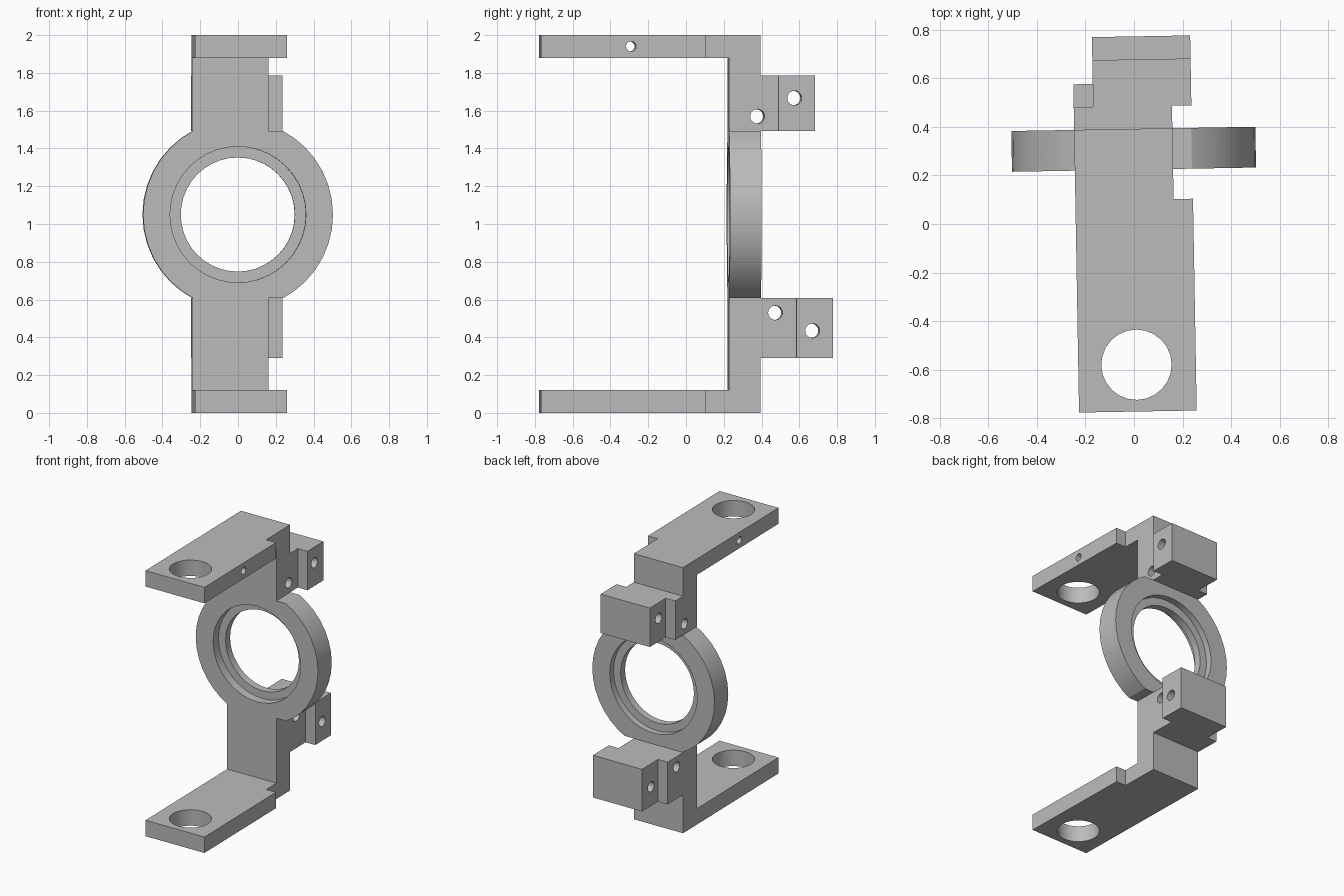
import bpy, bmesh, math
from mathutils import Matrix, Vector

cube = bpy.data.objects.get("Cube")
if cube:
    bpy.data.objects.remove(cube, do_unlink=True)

grey = bpy.data.materials.new("plain grey")
grey.use_nodes = True
grey.diffuse_color = (0.5, 0.5, 0.5, 1)
grey.node_tree.nodes["Principled BSDF"].inputs["Base Color"].default_value = (0.5, 0.5, 0.5, 1)

# Shared dimensions
LEFT, RIGHT, WIDE, INSET = -0.24, 0.165, 0.245, -0.16   # x edges
FRONT, BACK = 0.224, 0.392                              # spine thickness in y
MID, CUT = 1.05, 0.442                                  # ring centre height, flat cut
TILT = Matrix.Rotation(math.radians(1), 4, 'Z')


def make_object(name, bm):
    bmesh.ops.recalc_face_normals(bm, faces=bm.faces)
    mesh = bpy.data.meshes.new(name)
    bm.to_mesh(mesh)
    bm.free()
    mesh.materials.append(grey)
    obj = bpy.data.objects.new(name, mesh)
    bpy.context.collection.objects.link(obj)
    return obj


def prism(name, outline, z0, z1):
    bm = bmesh.new()
    face = bm.faces.new([bm.verts.new((x, y, z0)) for x, y in outline])
    top = bmesh.ops.extrude_face_region(bm, geom=[face])["geom"]
    bmesh.ops.translate(bm, vec=(0, 0, z1 - z0),
                        verts=[v for v in top if isinstance(v, bmesh.types.BMVert)])
    return make_object(name, bm)


def drill(obj, centre, radius, axis, sides):
    """Cut a round through hole along the given axis."""
    bm = bmesh.new()
    bmesh.ops.create_cone(bm, cap_ends=True, segments=sides, radius1=radius,
                          radius2=radius, depth=1.2)
    turn = Vector((0, 0, 1)).rotation_difference(Vector(axis)).to_matrix().to_4x4()
    bm.transform(Matrix.Translation(centre) @ turn)
    cutter = make_object("hole_cutter", bm)
    cutter.hide_render = True
    mod = obj.modifiers.new("hole", 'BOOLEAN')
    mod.operation, mod.solver, mod.object = 'DIFFERENCE', 'EXACT', cutter
    bpy.context.view_layer.objects.active = obj
    bpy.ops.object.modifier_apply(modifier=mod.name)
    bpy.data.objects.remove(cutter, do_unlink=True)


def finish(obj):
    obj.data.transform(TILT)
    bpy.ops.object.select_all(action='DESELECT')
    obj.select_set(True)
    bpy.context.view_layer.objects.active = obj
    bpy.ops.object.shade_smooth_by_angle(angle=math.radians(30))


# Long arms at top and bottom, each with a big eye and a side pin hole
arm_outline = [(LEFT, -0.773), (WIDE, -0.773), (WIDE, 0.1), (RIGHT, 0.1),
               (RIGHT, BACK), (LEFT, BACK)]
for name, z0, z1 in (("lower_arm", 0, 0.12), ("upper_arm", 1.88, 2)):
    arm = prism(name, arm_outline, z0, z1)
    drill(arm, (0, -0.58, z0), 0.145, (0, 0, 1), 24)
    drill(arm, (0, -0.295, (z0 + z1) / 2), 0.027, (1, 0, 0), 16)
    finish(arm)

# Short spine pieces between the arms and the clamp blocks
spine_outline = [(LEFT, FRONT), (RIGHT, FRONT), (RIGHT, BACK), (LEFT, BACK)]
for name, z0, z1 in (("lower_spine", 0.12, 0.29), ("upper_spine", 1.785, 1.88)):
    finish(prism(name, spine_outline, z0, z1))

# Stepped clamp blocks, each with two cross holes
for name, z0, z1, step, end, holes in (
        ("lower_clamp", 0.29, MID - CUT, 0.58, 0.773, ((0.47, 0.53), (0.665, 0.435))),
        ("upper_clamp", MID + CUT, 1.785, 0.485, 0.678, ((0.375, 1.57), (0.57, 1.667)))):
    clamp = prism(name, [(LEFT, FRONT), (RIGHT, FRONT), (RIGHT, step), (WIDE, step),
                         (WIDE, end), (INSET, end), (INSET, step), (LEFT, step)], z0, z1)
    for y, z in holes:
        drill(clamp, (0, y, z), 0.038, (1, 0, 0), 20)
    finish(clamp)

# Ring with a thin inner lip, cut flat where it meets the clamps
profile = [(0.503, FRONT), (0.503, BACK), (0.36, BACK), (0.36, 0.345),
           (0.302, 0.345), (0.302, 0.29), (0.36, 0.29), (0.36, FRONT)]
SIDES = 40
bm = bmesh.new()
loops = []
for i in range(SIDES):
    a = math.tau * i / SIDES
    loops.append([bm.verts.new((0.004 + r * math.cos(a), y, MID + r * math.sin(a)))
                  for r, y in profile])
for i, here in enumerate(loops):
    after = loops[(i + 1) % SIDES]
    for j in range(len(profile)):
        k = (j + 1) % len(profile)
        bm.faces.new((here[j], here[k], after[k], after[j]))
for side in (1, -1):
    cut = bmesh.ops.bisect_plane(bm, geom=bm.verts[:] + bm.edges[:] + bm.faces[:],
                                 plane_co=(0, 0, MID + side * CUT),
                                 plane_no=(0, 0, side), clear_outer=True)
    rim = [e for e in cut["geom_cut"] if isinstance(e, bmesh.types.BMEdge)]
    bmesh.ops.holes_fill(bm, edges=rim, sides=0)
finish(make_object("ring", bm))
